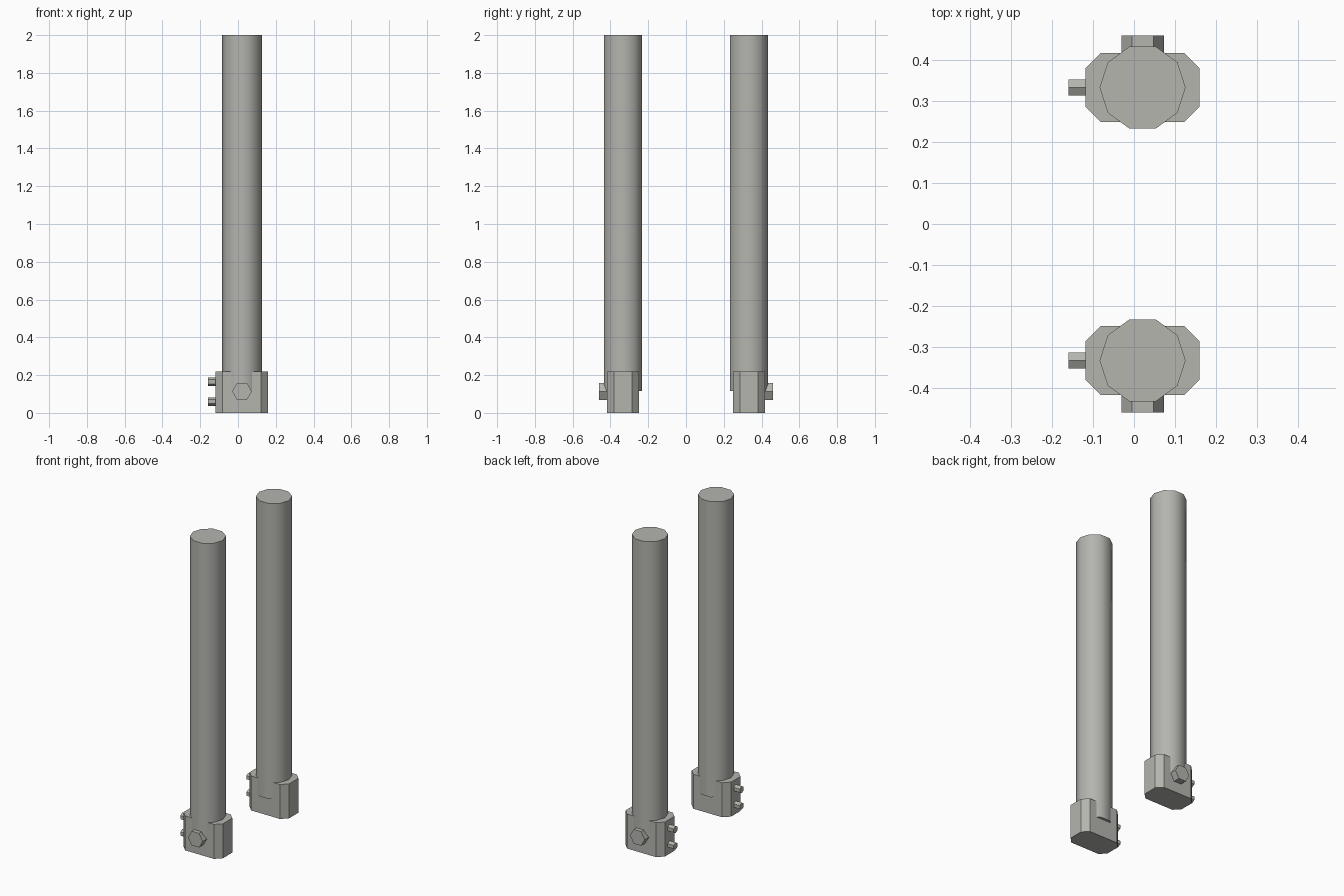
import bpy, bmesh, math

if "Cube" in bpy.data.objects:
    bpy.data.objects.remove(bpy.data.objects["Cube"])

grey = bpy.data.materials.new("warm_grey")
grey.diffuse_color = (0.46, 0.46, 0.43, 1)
grey.use_nodes = True
grey.node_tree.nodes["Principled BSDF"].inputs["Base Color"].default_value = grey.diffuse_color

CX, CY = 0.021, 0.333   # post axis, mirrored in y


def prism(name, outline, origin, u, v, w, length):
    """Extrude a 2D outline (in axes u, v) from origin along w."""
    bm = bmesh.new()
    pts = [[origin[i] + a * u[i] + b * v[i] for i in range(3)] for a, b in outline]
    start = [bm.verts.new(p) for p in pts]
    end = [bm.verts.new([p[i] + length * w[i] for i in range(3)]) for p in pts]
    bm.faces.new(start)
    bm.faces.new(end)
    n = len(pts)
    for i in range(n):
        j = (i + 1) % n
        bm.faces.new((start[i], start[j], end[j], end[i]))
    bmesh.ops.recalc_face_normals(bm, faces=bm.faces)
    me = bpy.data.meshes.new(name)
    bm.to_mesh(me)
    bm.free()
    me.materials.append(grey)
    ob = bpy.data.objects.new(name, me)
    bpy.context.collection.objects.link(ob)
    return ob


def ngon(n, r, turn=0.0):
    return [(r * math.cos(turn + math.tau * i / n), r * math.sin(turn + math.tau * i / n))
            for i in range(n)]


X, Y, Z = (1, 0, 0), (0, 1, 0), (0, 0, 1)
hx, hy, c = 0.139, 0.084, 0.037
block = [(-hx, -hy + c), (-hx + c, -hy), (hx - c, -hy), (hx, -hy + c),
         (hx, hy - c), (hx - c, hy), (-hx + c, hy), (-hx, hy - c)]

for side, s in (("front", -1), ("back", 1)):
    y = s * CY
    # chamfered foot block
    prism(side + "_foot", block, (CX, y, 0), X, Y, Z, 0.22)
    # ten-sided post, smooth around
    post = prism(side + "_post", ngon(10, 0.105), (CX, y, 0.115), X, Y, Z, 1.885)
    bpy.ops.object.select_all(action='DESELECT')
    post.select_set(True)
    bpy.context.view_layer.objects.active = post
    bpy.ops.object.shade_smooth_by_angle(angle=math.radians(40))
    # large hexagonal bolt on the outer side
    prism(side + "_bolt", ngon(6, 0.052), (CX, s * 0.38, 0.114), X, Z, (0, s, 0), 0.08)
    # two small hexagonal pins on the left side
    for label, z in (("lower", 0.06), ("upper", 0.165)):
        prism(f"{side}_{label}_pin", ngon(6, 0.0225, math.pi / 6),
              (-0.10, y, z), Y, Z, (-1, 0, 0), 0.06)
